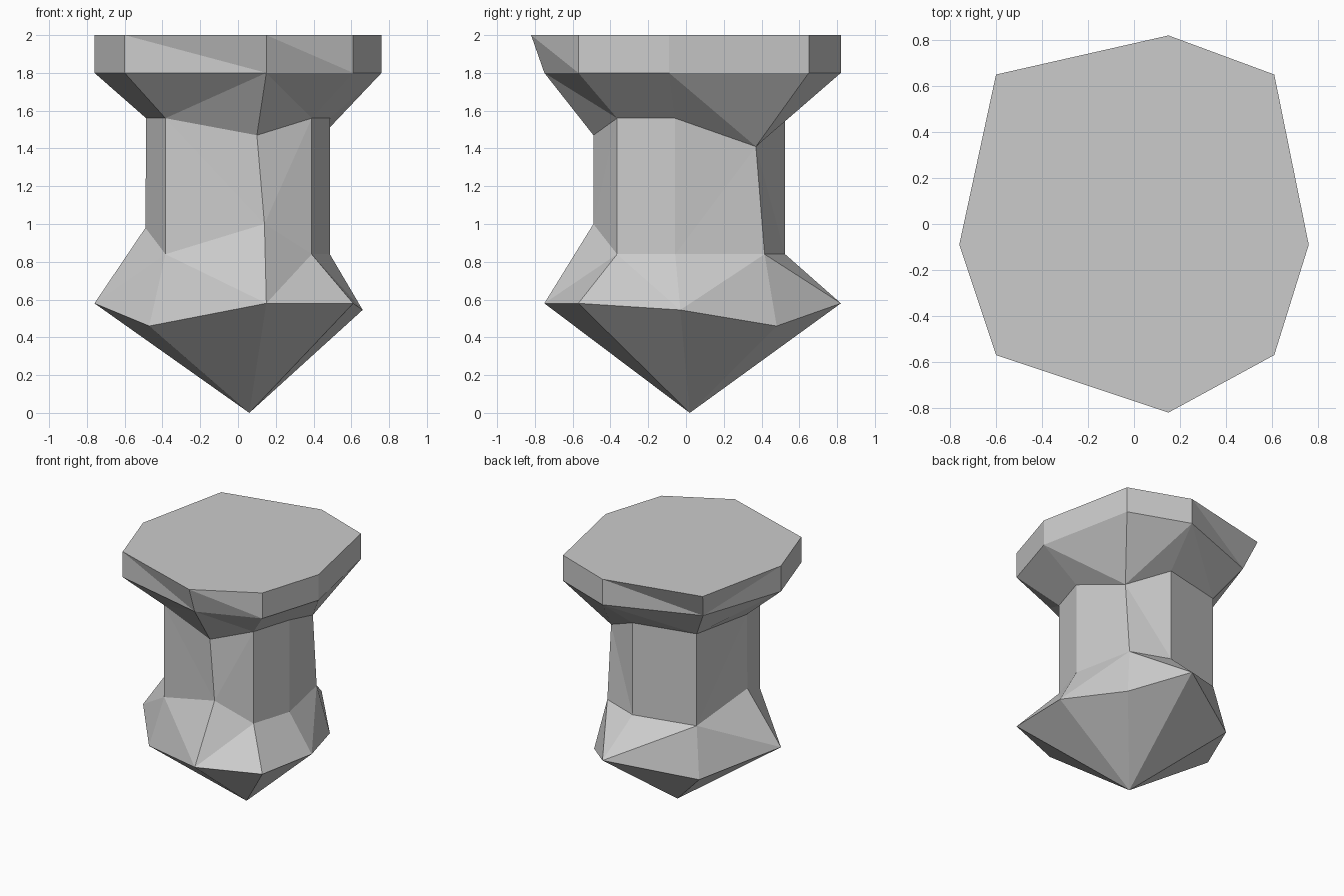
import bpy
import bmesh

cube = bpy.data.objects.get("Cube")
if cube:
    bpy.data.objects.remove(cube, do_unlink=True)

# Corners of the irregular octagon, counter-clockwise from the front
names = ["front", "front_left", "left", "back_left",
         "back", "back_right", "right", "front_right"]
outline = [(.15, -.82), (.61, -.57), (.76, -.09), (.61, .65),
           (.15, .82), (-.6, .65), (-.76, -.09), (-.6, -.57)]
COUNT = len(names)

# Each level: height, scale of the outline, and chipped corners
levels = [
    ("slab_top", 2, 1, {}),
    ("slab_bottom", 1.8, 1, {"front": (.15, -.75, 1.8),
                             "back_right": (-.54, .56, 1.8)}),
    ("neck_top", 1.56, .64, {"front": (.1, -.49, 1.47),
                             "back_left": (.39, .37, 1.41)}),
    ("neck_bottom", .84, .64, {"front": (.14, -.49, 1),
                               "right": (-.49, -.06, .98)}),
    ("base_rim", .58, 1, {"front": (.15, -.75, .58),
                          "left": (.66, -.03, .545),
                          "back_left": (.46, .48, .46),
                          "back_right": (-.45, .48, .46),
                          "front_right": (-.47, -.43, .46)}),
]

# Which corner parity of the upper ring carries the diagonal, per band
diagonal_parity = [0, 0, 1, 1]
reversed_sides = {("slab_top", "front_right"), ("neck_top", "back_right")}

bm = bmesh.new()
rings = []
for _, height, scale, chips in levels:
    rings.append([bm.verts.new(chips.get(n, (x * scale, y * scale, height)))
                  for n, (x, y) in zip(names, outline)])

# Flat top
bm.faces.new(rings[0])

# Faceted bands between neighbouring rings
for band, parity in enumerate(diagonal_parity):
    upper, lower = rings[band], rings[band + 1]
    for i in range(COUNT):
        j = (i + 1) % COUNT
        forward = i % 2 == parity
        if (levels[band][0], names[i]) in reversed_sides:
            forward = not forward
        if forward:
            triangles = [(upper[i], lower[i], lower[j]),
                         (upper[i], lower[j], upper[j])]
        else:
            triangles = [(upper[i], lower[i], upper[j]),
                         (upper[j], lower[i], lower[j])]
        for triangle in triangles:
            bm.faces.new(triangle)

# Pointed underside
tip = bm.verts.new((.06, .02, 0))
for i in range(COUNT):
    bm.faces.new((rings[-1][i], tip, rings[-1][(i + 1) % COUNT]))

bmesh.ops.recalc_face_normals(bm, faces=bm.faces)
mesh = bpy.data.meshes.new("stone_pedestal")
bm.to_mesh(mesh)
bm.free()

# Plain grey stone
stone = bpy.data.materials.new("grey_stone")
stone.use_nodes = True
grey = (.6, .6, .6, 1)
stone.diffuse_color = grey
stone.node_tree.nodes["Principled BSDF"].inputs["Base Color"].default_value = grey
mesh.materials.append(stone)

pedestal = bpy.data.objects.new("stone_pedestal", mesh)
bpy.context.collection.objects.link(pedestal)
